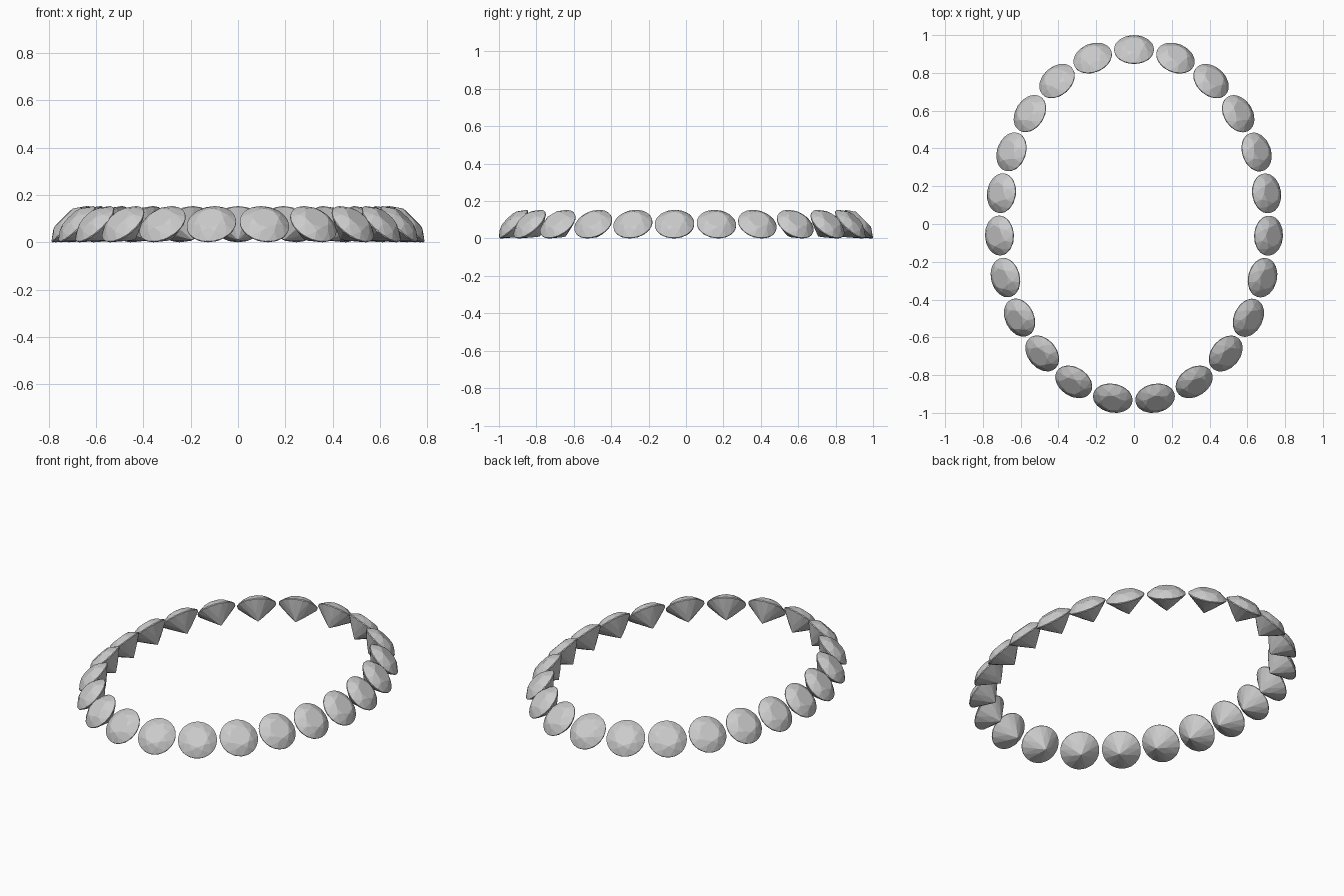
import bpy, bmesh
from math import sin, cos, pi, radians, atan2, hypot
from mathutils import Vector, Matrix

if "Cube" in bpy.data.objects:
    bpy.data.objects.remove(bpy.data.objects["Cube"])

COUNT = 23                    # stones round the oval
RX, RY = 0.711, 0.926         # oval through the stone centres
R = 0.105                     # stone radius
GIRDLE, CROWN, PAVILION = 0.007, 0.034, 0.09
TABLE, STAR, LOWER = 0.53, 0.72, 0.40   # radii relative to R
ARC = 4                       # girdle divisions per half facet
N = 16 * ARC


def polar(r, a, z):
    return Vector((r * R * cos(a), r * R * sin(a), z))


def plane_z(a, b, c, x, y):
    n = (b - a).cross(c - a)
    return a.z - (n.x * (x - a.x) + n.y * (y - a.y)) / n.z


def brilliant():
    """Round brilliant cut, axis +z, bottom of girdle at z = 0."""
    bm = bmesh.new()
    step, half = pi / 4, pi / 8
    m = cos(half)
    star_z = GIRDLE + CROWN * (1 - STAR * m) / (1 - TABLE)
    low_z = -PAVILION * (1 - LOWER * m)
    table = [bm.verts.new(polar(TABLE, k * step, GIRDLE + CROWN)) for k in range(8)]
    star = [bm.verts.new(polar(STAR, k * step + half, star_z)) for k in range(8)]
    low = [bm.verts.new(polar(LOWER, k * step + half, low_z)) for k in range(8)]
    culet = bm.verts.new((0, 0, -PAVILION))

    # girdle edges are scalloped so every half facet stays flat
    def ring(apex, z):
        out = []
        for i in range(N):
            s = i // ARC
            p = polar(1, 2 * pi * i / N, z)
            if i % ARC:
                p.z = plane_z(apex[s // 2].co, polar(1, s * half, z),
                              polar(1, (s + 1) * half, z), p.x, p.y)
            out.append(bm.verts.new(p))
        return out
    top, bot = ring(star, GIRDLE), ring(low, 0)

    bm.faces.new(table)
    for k in range(8):
        g = k * 2 * ARC
        bm.faces.new((table[k], star[k], table[(k + 1) % 8]))         # star facet
        bm.faces.new((table[k], star[k - 1], top[g], star[k]))        # kite facet
        bm.faces.new((culet, low[k], bot[g], low[k - 1]))             # pavilion main
        for h in (0, 1):                                              # half facets
            idx = [(g + h * ARC + j) % N for j in range(ARC + 1)]
            bm.faces.new([star[k]] + [top[i] for i in idx])
            bm.faces.new([low[k]] + [bot[i] for i in reversed(idx)])
    for i in range(N):
        j = (i + 1) % N
        bm.faces.new((bot[i], bot[j], top[j], top[i]))
    bmesh.ops.recalc_face_normals(bm, faces=bm.faces)
    me = bpy.data.meshes.new("round_stone")
    bm.to_mesh(me)
    bm.free()
    return me


# equal arc-length stations round the oval, starting at the back
S = 7200
pts = [(RX * sin(2 * pi * i / S), RY * cos(2 * pi * i / S)) for i in range(S + 1)]
run = [0.0]
for a, b in zip(pts, pts[1:]):
    run.append(run[-1] + hypot(b[0] - a[0], b[1] - a[1]))

stone = brilliant()
mats, i = [], 0
for k in range(COUNT):
    while run[i] < run[-1] * k / COUNT:
        i += 1
    x, y = pts[i]
    out = atan2(y / RY ** 2, x / RX ** 2)       # outward normal of the oval
    mats.append(Matrix.Translation((x, y, 0)) @ Matrix.Rotation(out, 4, 'Z')
                @ Matrix.Rotation(radians(45), 4, 'Y'))

# centre on y and stand on the ground
world = [m @ v.co for m in mats for v in stone.vertices]
ys = [p.y for p in world]
shift = Matrix.Translation((0, -(max(ys) + min(ys)) / 2, -min(p.z for p in world)))
for k, m in enumerate(mats):
    ob = bpy.data.objects.new(f"stone_{k + 1:02d}", stone)
    ob.matrix_world = shift @ m
    bpy.context.collection.objects.link(ob)
